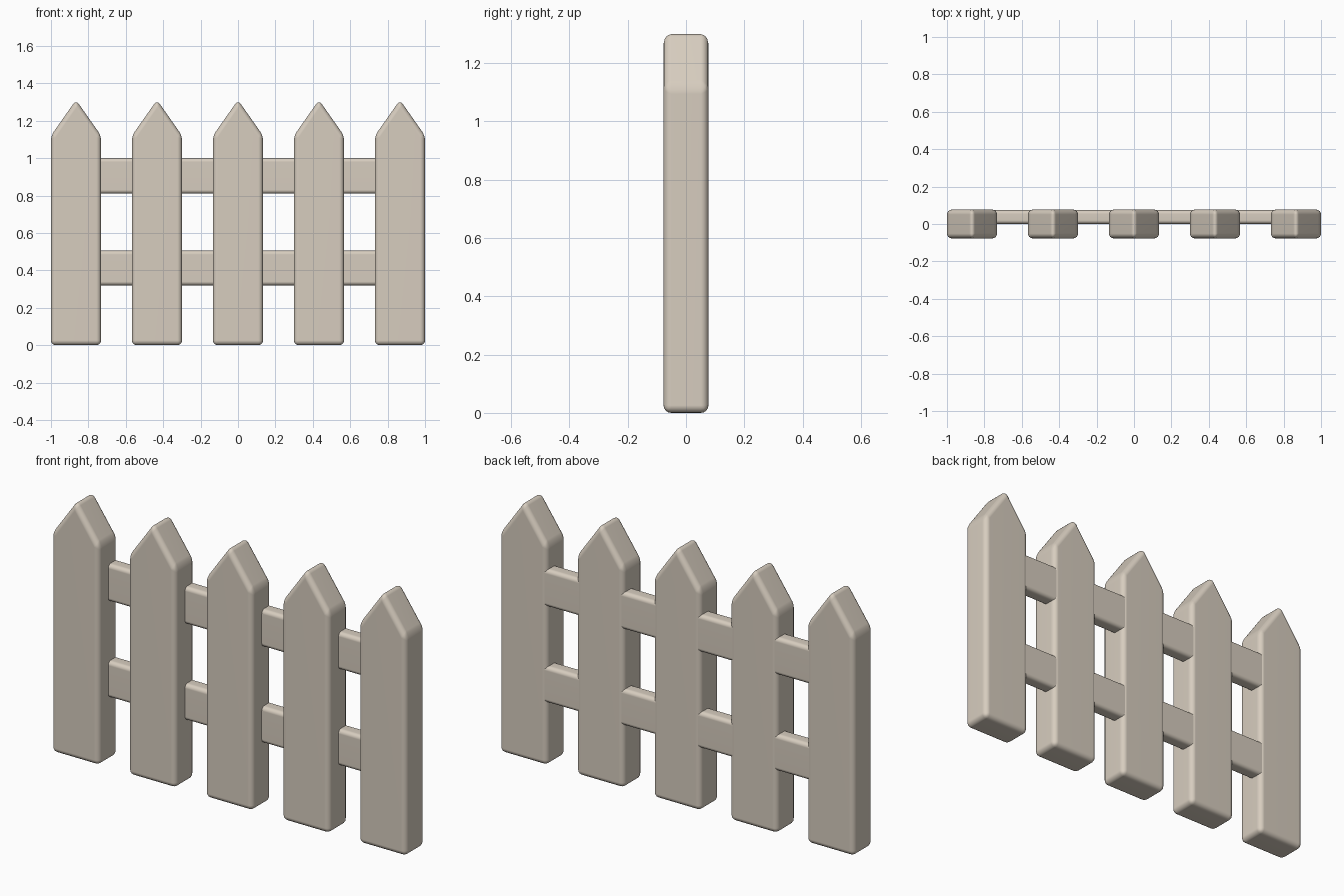
import bpy
import bmesh

cube = bpy.data.objects.get("Cube")
if cube:
    bpy.data.objects.remove(cube, do_unlink=True)

# Single painted-wood colour
wood = bpy.data.materials.new("warm_beige")
wood.use_nodes = True
colour = (0.68, 0.61, 0.52, 1)
wood.diffuse_color = colour
wood.node_tree.nodes["Principled BSDF"].inputs["Base Color"].default_value = colour


def board(name, profile, y0, y1, x=0, bevel=0.03):
    """Extrude an x-z outline from y0 to y1 and round all its edges."""
    bm = bmesh.new()
    face = bm.faces.new([bm.verts.new((px, y0, pz)) for px, pz in profile])
    out = bmesh.ops.extrude_face_region(bm, geom=[face])
    verts = [g for g in out["geom"] if isinstance(g, bmesh.types.BMVert)]
    bmesh.ops.translate(bm, verts=verts, vec=(0, y1 - y0, 0))
    bmesh.ops.recalc_face_normals(bm, faces=bm.faces[:])
    bmesh.ops.bevel(bm, geom=bm.edges[:], offset=bevel, segments=4,
                    profile=0.5, affect='EDGES', clamp_overlap=True)
    for f in bm.faces:
        f.smooth = True
    mesh = bpy.data.meshes.new(name)
    bm.to_mesh(mesh)
    bm.free()
    mesh.materials.append(wood)
    obj = bpy.data.objects.new(name, mesh)
    obj.location.x = x
    bpy.context.collection.objects.link(obj)
    # Keep the broad faces flat while the rounded edges stay smooth
    obj.modifiers.new("weighted_normals", 'WEIGHTED_NORMAL').keep_sharp = True
    return obj


# Five pointed pickets
half = 0.134
picket = [(-half, 0), (half, 0), (half, 1.12), (0, 1.311), (-half, 1.12)]
for i in range(5):
    board(f"picket_{i + 1}", picket, -0.077, 0.077, (i - 2) * 0.433, 0.026)

# Two horizontal rails set towards the back, ending inside the outer pickets
for name, low, high in (("lower_rail", 0.32, 0.505), ("upper_rail", 0.81, 1.0)):
    outline = [(-0.85, low), (0.85, low), (0.85, high), (-0.85, high)]
    board(name, outline, 0.0, 0.074, bevel=0.02)
